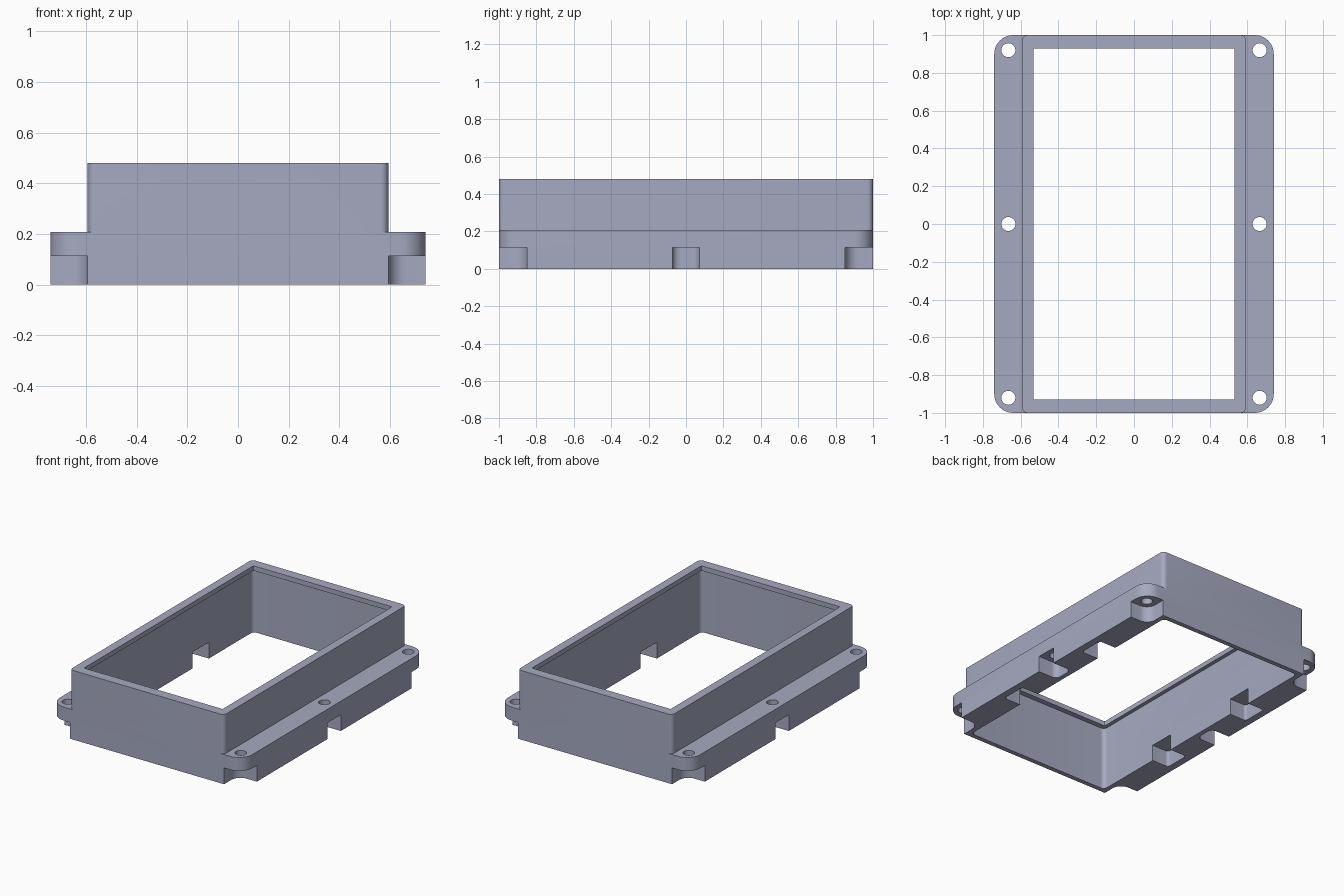
import bpy, bmesh, math

if "Cube" in bpy.data.objects:
    bpy.data.objects.remove(bpy.data.objects["Cube"])

paint = bpy.data.materials.new("blue_grey")
paint.diffuse_color = (0.38, 0.40, 0.53, 1)
paint.use_nodes = True
paint.node_tree.nodes["Principled BSDF"].inputs["Base Color"].default_value = paint.diffuse_color


def prism(name, pts, z0, z1):
    """Extrude a flat outline from z0 to z1."""
    bm = bmesh.new()
    face = bm.faces.new([bm.verts.new((x, y, z0)) for x, y in pts])
    top = bmesh.ops.extrude_face_region(bm, geom=[face])["geom"]
    for v in top:
        if isinstance(v, bmesh.types.BMVert):
            v.co.z = z1
    bmesh.ops.recalc_face_normals(bm, faces=bm.faces)
    mesh = bpy.data.meshes.new(name)
    bm.to_mesh(mesh)
    bm.free()
    mesh.materials.append(paint)
    ob = bpy.data.objects.new(name, mesh)
    bpy.context.collection.objects.link(ob)
    return ob


def rounded(cx, cy, hx, hy, r, n=8):
    """Outline of a rectangle with rounded corners."""
    pts = []
    for k, (sx, sy) in enumerate([(1, 1), (-1, 1), (-1, -1), (1, -1)]):
        for i in range(n + 1):
            a = math.pi / 2 * (k + i / n)
            pts.append((cx + sx * (hx - r) + r * math.cos(a),
                        cy + sy * (hy - r) + r * math.sin(a)))
    return pts


def circle(cx, cy, r, n=32):
    return [(cx + r * math.cos(2 * math.pi * i / n),
             cy + r * math.sin(2 * math.pi * i / n)) for i in range(n)]


def combine(ob, other, op):
    mod = ob.modifiers.new("cut", "BOOLEAN")
    mod.operation, mod.solver, mod.object = op, "EXACT", other
    bpy.ops.object.select_all(action="DESELECT")
    bpy.context.view_layer.objects.active = ob
    ob.select_set(True)
    bpy.ops.object.modifier_apply(modifier=mod.name)
    bpy.data.objects.remove(other)


# Wide mounting base with the tall box standing on it
frame = prism("bezel_frame", rounded(0, 0, 0.74, 1, 0.10), 0, 0.207)
combine(frame, prism("box", rounded(0, 0, 0.593, 1, 0.03), 0.1, 0.48), "UNION")

# Hollow inside, leaving a thin lip round the top opening
combine(frame, prism("cavity", rounded(0, 0, 0.56, 0.967, 0.03), -0.1, 0.447), "DIFFERENCE")
combine(frame, prism("opening", rounded(0, 0, 0.533, 0.93, 0.006, 2), 0.4, 0.6), "DIFFERENCE")

for s in (-1, 1):
    # Notches under the three screw positions on each side
    for y in (-1, 0, 1):
        if y:
            outline = rounded(s * 0.793, y * 1.05, 0.2, 0.2, 0.07)
        else:
            outline = rounded(s * 0.793, 0, 0.2, 0.072, 0.04)
        combine(frame, prism("notch", outline, -0.1, 0.113), "DIFFERENCE")
        combine(frame, prism("screw_hole", circle(s * 0.665, y * 0.92, 0.037), 0.05, 0.3), "DIFFERENCE")
    # Pockets opening inwards from the base rails
    for y in (-0.39, 0.39):
        combine(frame, prism("pocket", rounded(s * 0.60, y, 0.09, 0.09, 0.02), -0.1, 0.113), "DIFFERENCE")

bpy.ops.object.select_all(action="DESELECT")
bpy.context.view_layer.objects.active = frame
frame.select_set(True)
bpy.ops.object.shade_smooth_by_angle(angle=math.radians(30))
